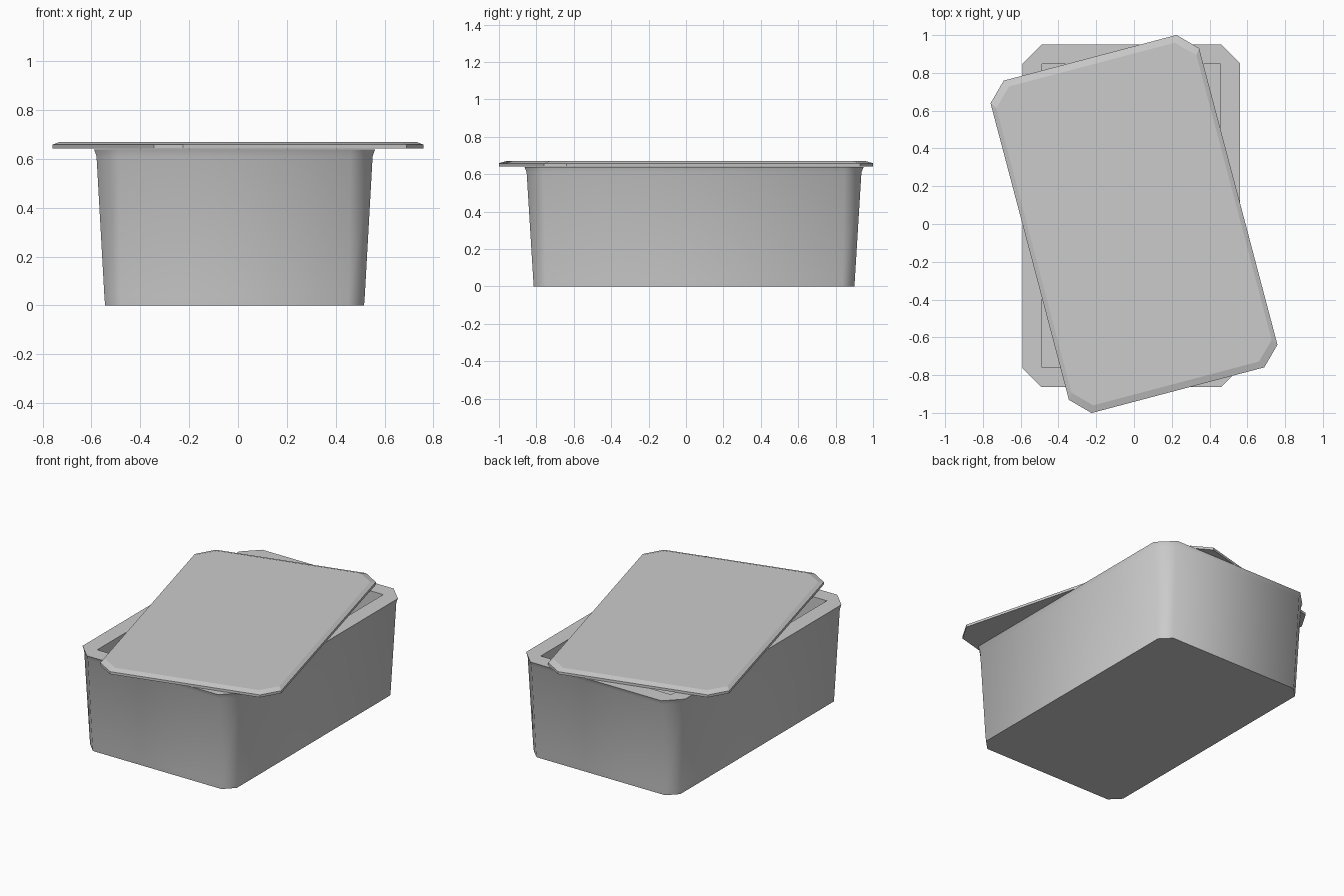
import bpy, bmesh, math

cube = bpy.data.objects.get("Cube")
if cube:
    bpy.data.objects.remove(cube, do_unlink=True)

grey = bpy.data.materials.new("plain grey")
grey.use_nodes = True
colour = (0.6, 0.6, 0.6, 1)
grey.diffuse_color = colour
grey.node_tree.nodes["Principled BSDF"].inputs["Base Color"].default_value = colour


def octagon(bm, hx, hy, cut, z):
    """Ring of a rectangle with chamfered corners."""
    quarter = [(hx, hy - cut), (hx - cut, hy)]
    pts = quarter + [(-x, y) for x, y in reversed(quarter)]
    pts += [(-x, -y) for x, y in pts]
    return [bm.verts.new((x, y, z)) for x, y in pts]


def loft(name, sections, angle):
    """Solid through stacked chamfered rectangles."""
    bm = bmesh.new()
    rings = [octagon(bm, *s) for s in sections]
    for a, b in zip(rings, rings[1:]):
        for i in range(len(a)):
            j = (i + 1) % len(a)
            bm.faces.new((a[i], a[j], b[j], b[i]))
    bm.faces.new(rings[0][::-1])
    bm.faces.new(rings[-1])
    bmesh.ops.recalc_face_normals(bm, faces=bm.faces)
    mesh = bpy.data.meshes.new(name)
    bm.to_mesh(mesh)
    bm.free()
    mesh.materials.append(grey)
    obj = bpy.data.objects.new(name, mesh)
    bpy.context.collection.objects.link(obj)
    bpy.ops.object.select_all(action="DESELECT")
    obj.select_set(True)
    bpy.context.view_layer.objects.active = obj
    bpy.ops.object.shade_smooth_by_angle(angle=math.radians(angle))
    return obj


# Tapered box with a flared lip
box = loft("box", [(0.53, 0.857, 0.065, 0), (0.533, 0.86, 0.066, 0.04),
                   (0.565, 0.895, 0.09, 0.61), (0.575, 0.907, 0.1, 0.639)], 60)
box.location = (-0.014, 0.043, 0)

# Square-cornered cavity, cut straight down from the rim
bpy.ops.mesh.primitive_cube_add(size=1, location=(-0.014, 0.043, 0.56))
cutter = bpy.context.object
cutter.name = "cavity_cutter"
cutter.scale = (0.944, 1.606, 1)
cutter.data.materials.append(grey)
cutter.hide_render = True
bpy.context.view_layer.objects.active = box
cavity = box.modifiers.new("cavity", "BOOLEAN")
cavity.operation = "DIFFERENCE"
cavity.solver = "EXACT"
cavity.object = cutter
bpy.ops.object.modifier_apply(modifier="cavity")
bpy.data.objects.remove(cutter, do_unlink=True)

# Loose lid, turned on top of the box
lid = loft("lid", [(0.571, 0.91, 0.098, 0.642), (0.571, 0.91, 0.098, 0.658),
                   (0.548, 0.873, 0.094, 0.67)], 15)
lid.rotation_euler.z = math.radians(14.8)
